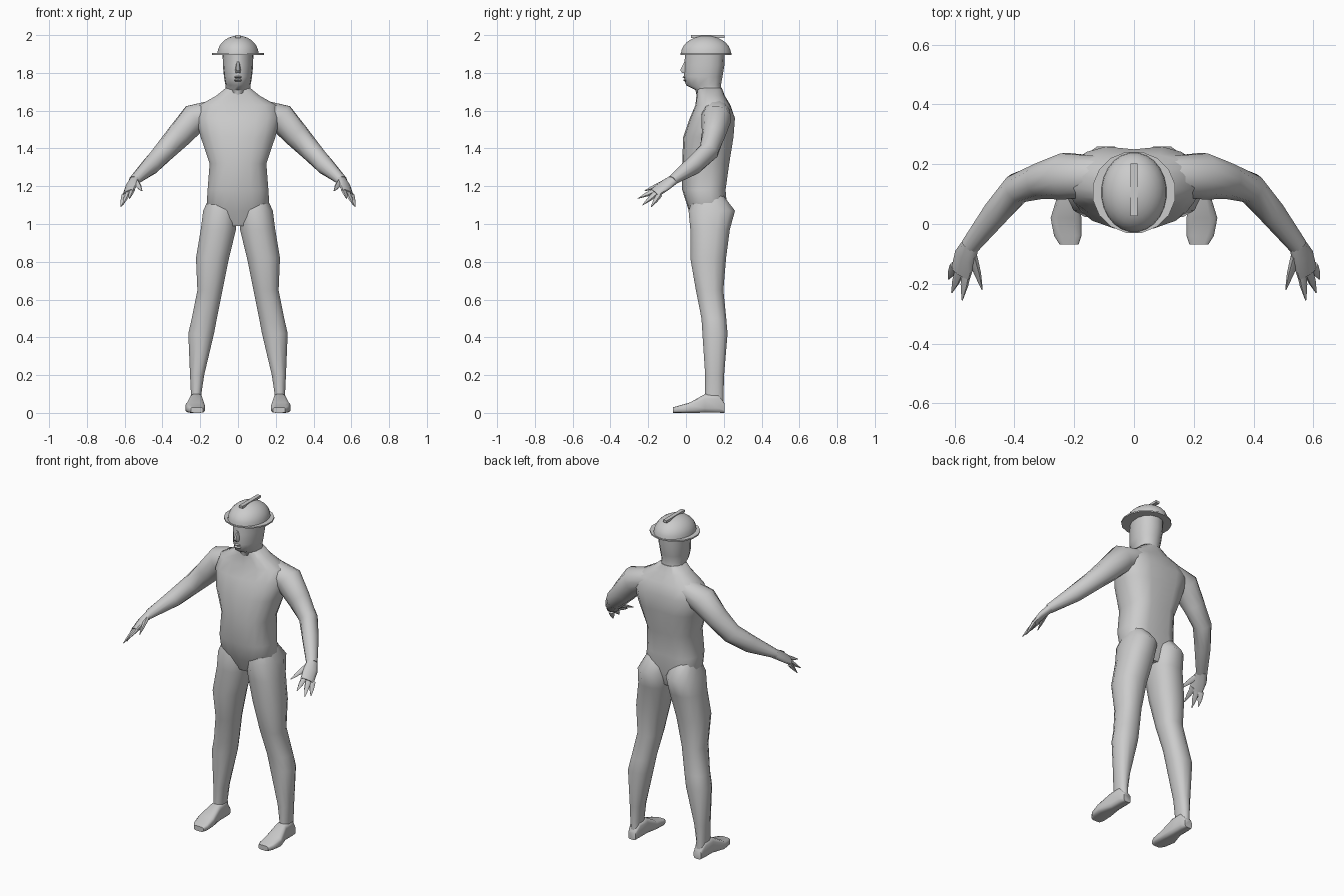
import bpy
import bmesh
import math
from mathutils import Vector

default_cube = bpy.data.objects.get("Cube")
if default_cube:
    bpy.data.objects.remove(default_cube)

# One plain grey covers the whole figure
grey = bpy.data.materials.new("plain grey")
grey.use_nodes = True
grey.diffuse_color = (0.6, 0.6, 0.6, 1)
grey.node_tree.nodes["Principled BSDF"].inputs["Base Color"].default_value = grey.diffuse_color


def oval(center, side, other, sides, power=1.0, pinch=0.0):
    """Ring of points; power below one squares it, pinch narrows its front."""
    points = []
    for i in range(sides):
        angle = math.tau * (i + 0.5) / sides
        c, s = math.cos(angle), math.sin(angle)
        u = math.copysign(abs(c) ** power, c) * (1 - pinch * max(0, -s))
        v = math.copysign(abs(s) ** power, s)
        points.append(center + side * u + other * v)
    return points


def skin(name, rings, mirrored=False, angle=50):
    """Join consecutive rings into a closed, smooth shaded part."""
    bm = bmesh.new()
    loops = [[bm.verts.new(p) for p in ring] for ring in rings]
    for low, high in zip(loops, loops[1:]):
        count = len(low)
        for i in range(count):
            j = (i + 1) % count
            bm.faces.new((low[i], low[j], high[j], high[i]))
    bm.faces.new(loops[0][::-1])
    bm.faces.new(loops[-1])
    bmesh.ops.recalc_face_normals(bm, faces=bm.faces)
    mesh = bpy.data.meshes.new(name)
    bm.to_mesh(mesh)
    bm.free()
    mesh.materials.append(grey)
    part = bpy.data.objects.new(name, mesh)
    bpy.context.collection.objects.link(part)
    bpy.ops.object.select_all(action="DESELECT")
    part.select_set(True)
    bpy.context.view_layer.objects.active = part
    bpy.ops.object.shade_smooth_by_angle(angle=math.radians(angle))
    if mirrored:
        part.modifiers.new("other side", "MIRROR")
    return part


def upright(sections, sides=14, power=0.85, pinch=0.0):
    """Level rings from height, x limits and y limits."""
    rings = []
    for z, x0, x1, y0, y1 in sections:
        center = Vector(((x0 + x1) / 2, (y0 + y1) / 2, z))
        rings.append(oval(center, Vector(((x1 - x0) / 2, 0, 0)),
                          Vector((0, (y1 - y0) / 2, 0)), sides, power, pinch))
    return rings


def symmetric(sections):
    return [(z, -half, half, y0, y1) for z, half, y0, y1 in sections]


def tube(path, reference, sides=10):
    """Rings across a path, each step a centre and two radii."""
    rings = []
    for i, (center, wide, thick) in enumerate(path):
        before = Vector(path[max(i - 1, 0)][0])
        after = Vector(path[min(i + 1, len(path) - 1)][0])
        along = (after - before).normalized()
        side = Vector(reference)
        side = (side - along * side.dot(along)).normalized()
        rings.append(oval(Vector(center), side * wide,
                          along.cross(side) * thick, sides))
    return rings


# Torso, with a shallow groove down the spine
torso = skin("torso", upright(symmetric([
    (0.99, 0.09, 0.05, 0.2),
    (1.07, 0.17, 0.015, 0.225),
    (1.18, 0.163, -0.02, 0.215),
    (1.32, 0.152, -0.02, 0.235),
    (1.46, 0.2, -0.015, 0.258),
    (1.56, 0.225, 0.02, 0.265),
    (1.63, 0.205, 0.05, 0.235),
    (1.68, 0.115, 0.055, 0.205),
    (1.72, 0.066, 0.06, 0.19)]), sides=18, power=0.8))
for vert in torso.data.vertices:
    if abs(vert.co.x) < 0.05 and vert.co.y > 0.15 and vert.co.z < 1.6:
        vert.co.y -= 0.015

# Neck and head, narrower towards the face
skin("head", upright(symmetric([
    (1.66, 0.075, 0.06, 0.195),
    (1.71, 0.067, 0.05, 0.188),
    (1.735, 0.068, 0.0, 0.185),
    (1.78, 0.076, -0.012, 0.193),
    (1.84, 0.082, -0.008, 0.203),
    (1.91, 0.083, -0.005, 0.205)]), pinch=0.3))

# Nose and lips
skin("nose", upright(symmetric([
    (1.86, 0.008, -0.01, 0.03),
    (1.815, 0.016, -0.033, 0.03),
    (1.80, 0.013, -0.022, 0.03)]), sides=8))
for name, z, reach in (("upper_lip", 1.778, -0.021), ("lower_lip", 1.762, -0.018)):
    skin(name, upright(symmetric([
        (z - 0.007, 0.016, -0.008, 0.02),
        (z, 0.022, reach, 0.02),
        (z + 0.007, 0.016, -0.008, 0.02)]), sides=8))

# Helmet: dome, thin brim and flat crest
dome = []
for step in range(8):
    lift = math.radians(step * 12.5)
    flat = math.cos(lift)
    dome.append(oval(Vector((0, 0.106, 1.9 + 0.097 * math.sin(lift))),
                     Vector((0.11 * flat, 0, 0)), Vector((0, 0.134 * flat, 0)), 24))
skin("helmet_dome", dome)
skin("helmet_brim", [oval(Vector((0, 0.106, z)), Vector((0.14, 0, 0)),
                          Vector((0, 0.138, 0)), 16) for z in (1.896, 1.904)], angle=30)
bpy.ops.mesh.primitive_cube_add(size=1, location=(0, 0.115, 1.993))
crest = bpy.context.object
crest.name = "helmet_crest"
crest.scale = (0.024, 0.175, 0.014)
crest.data.materials.append(grey)

# Legs, from the buttocks down to the ankles
skin("leg", upright([
    (1.15, 0.03, 0.15, 0.04, 0.2),
    (1.07, 0.002, 0.187, 0.01, 0.263),
    (0.97, 0.008, 0.2, 0.02, 0.235),
    (0.82, 0.045, 0.225, 0.02, 0.215),
    (0.65, 0.08, 0.217, 0.05, 0.2),
    (0.5, 0.11, 0.247, 0.08, 0.215),
    (0.42, 0.125, 0.265, 0.085, 0.222),
    (0.2, 0.178, 0.255, 0.1, 0.203),
    (0.1, 0.193, 0.25, 0.1, 0.2),
    (0.02, 0.19, 0.25, 0.1, 0.2)], sides=12), mirrored=True)

# Feet, built from heel to toe
foot = []
for y, x0, x1, top in ((0.205, 0.195, 0.245, 0.05), (0.17, 0.187, 0.255, 0.1),
                       (0.1, 0.187, 0.255, 0.1), (0.02, 0.175, 0.28, 0.055),
                       (-0.04, 0.175, 0.268, 0.038), (-0.068, 0.185, 0.25, 0.03)):
    foot.append(oval(Vector(((x0 + x1) / 2, y, top / 2)),
                     Vector(((x1 - x0) / 2, 0, 0)), Vector((0, 0, top / 2)), 12, 0.5))
skin("foot", foot, mirrored=True)

# Arms, bent forward at the elbow
skin("arm", tube([
    ((0.12, 0.16, 1.6), 0.06, 0.07),
    ((0.23, 0.16, 1.56), 0.08, 0.08),
    ((0.31, 0.145, 1.47), 0.068, 0.062),
    ((0.39, 0.12, 1.385), 0.057, 0.052),
    ((0.46, 0.04, 1.31), 0.05, 0.046),
    ((0.55, -0.075, 1.23), 0.025, 0.032)], (0, 0, 1), sides=12), mirrored=True)

# Hands: a flat palm with pointed fingers
across = (0.09, 0.04, -0.06)
skin("palm", tube([
    ((0.545, -0.065, 1.235), 0.03, 0.025),
    ((0.565, -0.11, 1.205), 0.042, 0.02),
    ((0.58, -0.165, 1.165), 0.04, 0.014)], across), mirrored=True)
fingers = {
    "thumb": ((0.54, -0.11, 1.22), (0.508, -0.22, 1.175)),
    "first_finger": ((0.56, -0.155, 1.18), (0.575, -0.255, 1.135)),
    "middle_finger": ((0.582, -0.155, 1.165), (0.61, -0.23, 1.1)),
    "last_finger": ((0.6, -0.14, 1.155), (0.62, -0.185, 1.09))}
for name, (root, tip) in fingers.items():
    middle = Vector(root).lerp(Vector(tip), 0.5)
    skin(name, tube([(root, 0.018, 0.014), (middle, 0.014, 0.01),
                     (tip, 0.002, 0.002)], across, sides=6), mirrored=True)
